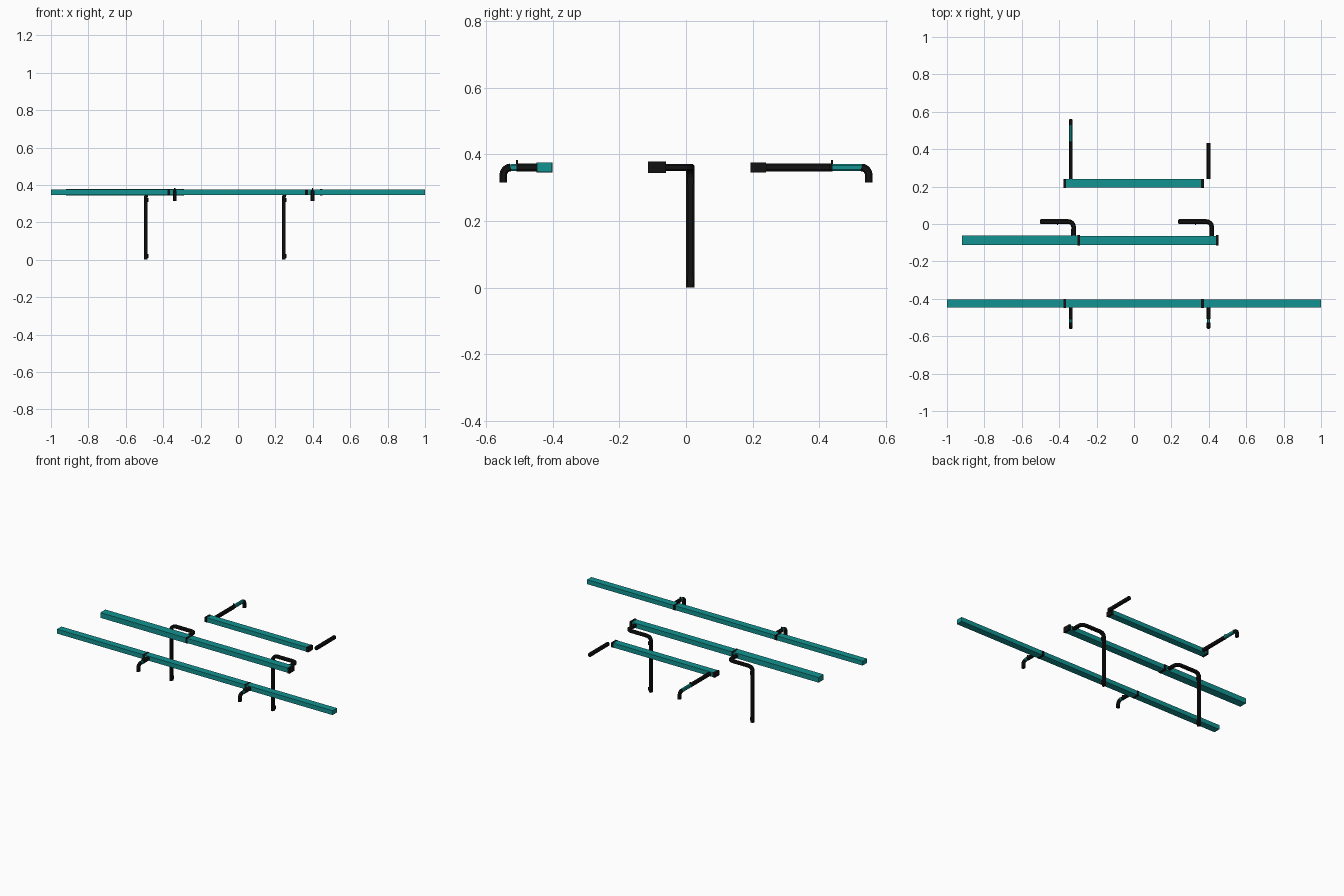
import bpy, bmesh, math
from mathutils import Vector

if "Cube" in bpy.data.objects:
    bpy.data.objects.remove(bpy.data.objects["Cube"])

def material(name, col):
    m = bpy.data.materials.new(name)
    m.diffuse_color = (*col, 1)
    m.use_nodes = True
    m.node_tree.nodes["Principled BSDF"].inputs["Base Color"].default_value = m.diffuse_color
    return m

TEAL = material("teal", (0.006, 0.29, 0.28))
BLACK = material("black", (0.006, 0.006, 0.006))
Z = 0.361

def finish(name, bm, mat):
    bmesh.ops.recalc_face_normals(bm, faces=bm.faces)
    me = bpy.data.meshes.new(name)
    bm.to_mesh(me)
    bm.free()
    me.materials.append(mat)
    ob = bpy.data.objects.new(name, me)
    bpy.context.collection.objects.link(ob)
    return ob

def box(name, x, y, z, mat):
    bm = bmesh.new()
    bmesh.ops.create_cube(bm, size=1)
    for v in bm.verts:
        v.co = Vector([(r[0] + r[1]) / 2 + c * (r[1] - r[0]) for r, c in zip((x, y, z), v.co)])
    return finish(name, bm, mat)

def rounded(points, r, steps=4):
    # replace the inner corners of a path by arcs
    pts = [Vector(p) for p in points]
    out = [pts[0]]
    for a, b, c in zip(pts, pts[1:], pts[2:]):
        u, w = (a - b).normalized(), (c - b).normalized()
        centre = b + (u + w) * r
        for i in range(steps + 1):
            t = math.pi / 2 * i / steps
            out.append(centre - w * r * math.cos(t) - u * r * math.sin(t))
    return out + [pts[-1]]

def sweep(name, pts, normal, a, b, mat):
    # chamfered bar section: half width a along normal, b across it
    pts = [Vector(p) for p in pts]
    n = Vector(normal)
    k = 0.55
    sec = [(1, k), (k, 1), (-k, 1), (-1, k), (-1, -k), (-k, -1), (k, -1), (1, -k)]
    bm = bmesh.new()
    rings, prev = [], None
    for i, p in enumerate(pts):
        t = (pts[min(i + 1, len(pts) - 1)] - pts[max(i - 1, 0)]).normalized()
        if prev:
            n = prev.rotation_difference(t) @ n
        prev = t
        m = t.cross(n)
        rings.append([bm.verts.new(p + n * a * s + m * b * q) for s, q in sec])
    for r0, r1 in zip(rings, rings[1:]):
        for i in range(8):
            j = (i + 1) % 8
            bm.faces.new((r0[i], r0[j], r1[j], r1[i]))
    bm.faces.new(rings[0])
    bm.faces.new(rings[-1])
    return finish(name, bm, mat)

def beam(name, x0, x1, y, w, h):
    box(name, (x0, x1), (y - w / 2, y + w / 2), (Z - h / 2, Z + h / 2), TEAL)

def band(name, x, y, w, h, t=0.015):
    box(name, (x - t / 2, x + t / 2), (y - w / 2, y + w / 2), (Z - h / 2, Z + h / 2), BLACK)

# long front beam in three lengths
for i, (a, b) in enumerate([(-1, -0.373), (-0.373, 0.367), (0.367, 1)]):
    beam(f"front_beam_{i}", a, b, -0.425, 0.045, 0.029)
# middle beam in two lengths
beam("middle_beam_left", -0.92, -0.30, -0.087, 0.053, 0.034)
beam("middle_beam_right", -0.30, 0.44, -0.087, 0.048, 0.031)
# short back beam
beam("back_beam", -0.37, 0.365, 0.217, 0.045, 0.029)

# black joint bands
for x in (-0.37, 0.367):
    band("front_band", x, -0.425, 0.047, 0.031)
    band("back_band", x, 0.217, 0.047, 0.031)
for x in (-0.295, 0.445):
    band("middle_band", x, -0.087, 0.054, 0.035)

def side_arm(name, x, s, root, grip, neck, complete=True):
    # straight arm, pin at its end, bare neck and downturned tip
    sweep(name + "_arm", [(x, s * root, Z), (x, s * grip, Z)], (1, 0, 0), 0.010, 0.012, BLACK)
    y = s * (grip - 0.001)
    if not complete:
        return
    box(name + "_pin", (x - 0.003, x + 0.003), (y - 0.003, y + 0.003), (Z, Z + 0.022), BLACK)
    sweep(name + "_neck", [(x, s * grip, Z), (x, s * neck, Z)], (1, 0, 0), 0.009, 0.011, TEAL)
    path = rounded([(x, s * neck, Z), (x, s * 0.549, Z), (x, s * 0.549, 0.315)], 0.022)
    sweep(name + "_tip", path, (1, 0, 0), 0.010, 0.0115, BLACK)

for x in (-0.338, 0.398):
    side_arm("front", x, -1, 0.445, 0.509, 0.527)
side_arm("back_left", -0.338, 1, 0.235, 0.44, 0.53)
side_arm("back_right", 0.398, 1, 0.24, 0.433, 0, complete=False)

# posts that bend over and turn to the middle beam
for x in (-0.493, 0.245):
    path = rounded([(x, 0.013, 0), (x, 0.013, Z), (x + 0.17, 0.013, Z), (x + 0.17, -0.065, Z)], 0.028)
    sweep("post", path, (0, 1, 0), 0.0125, 0.010, BLACK)
    box("post_side_pin", (x + 0.08, x + 0.086), (-0.005, 0.01), (Z - 0.003, Z + 0.003), BLACK)
    for z in (0.02, 0.32):
        box("post_clip", (x, x + 0.014), (0.004, 0.022), (z - 0.011, z + 0.011), BLACK)
